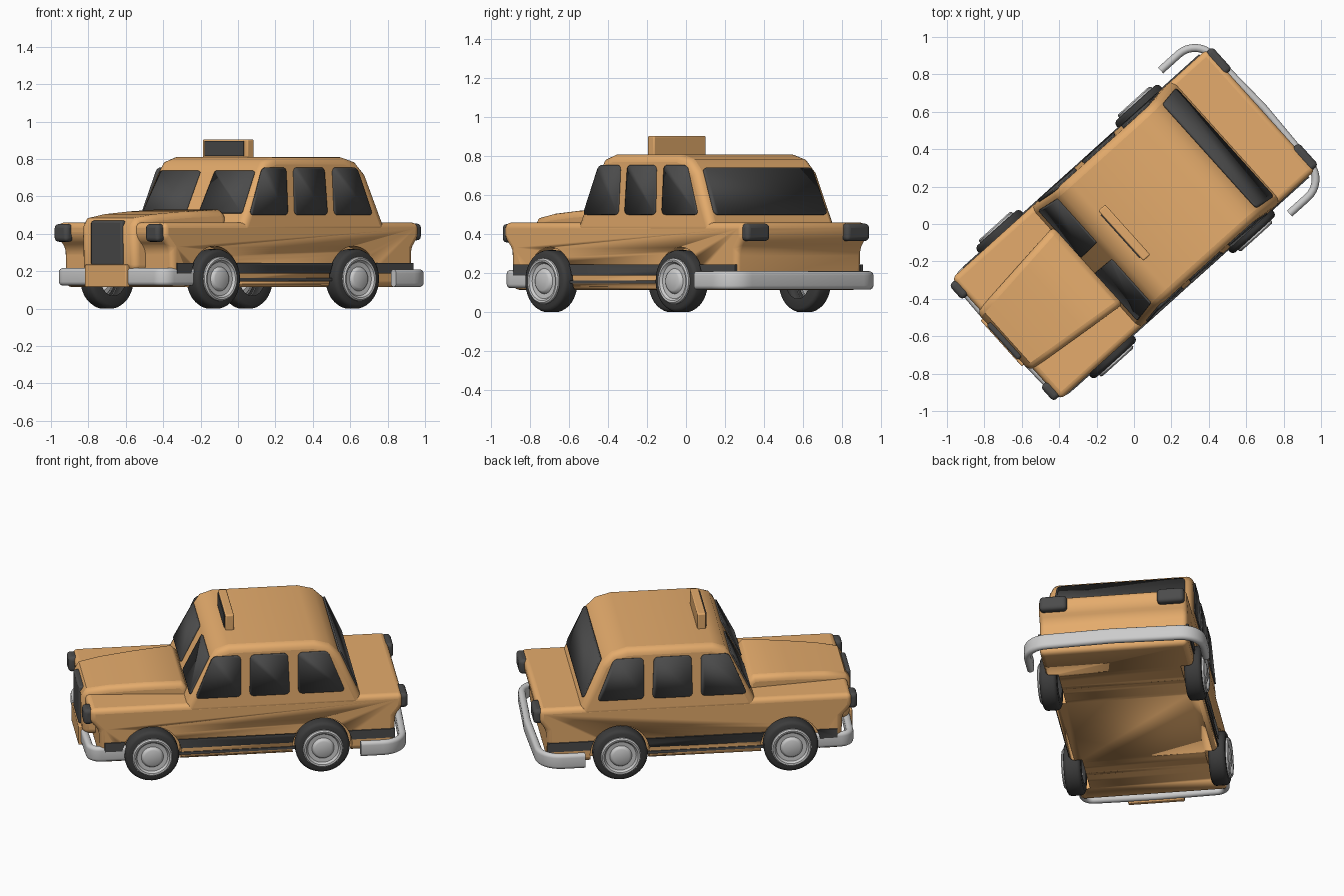
import bpy, bmesh, math
from mathutils import Matrix, Vector

if "Cube" in bpy.data.objects:
    bpy.data.objects.remove(bpy.data.objects["Cube"])


def material(name, rgb):
    m = bpy.data.materials.new(name)
    m.diffuse_color = (*rgb, 1)
    m.use_nodes = True
    m.node_tree.nodes["Principled BSDF"].inputs["Base Color"].default_value = m.diffuse_color
    return m


ORANGE = material("orange_paint", (0.78, 0.41, 0.15))
DARK = material("dark_trim", (0.07, 0.07, 0.07))
RUBBER = material("rubber", (0.045, 0.045, 0.045))
CHROME = material("chrome", (0.65, 0.65, 0.65))
parts = []


def finish(name, bm, mat, bevel=0, angle=40):
    bmesh.ops.recalc_face_normals(bm, faces=bm.faces)
    me = bpy.data.meshes.new(name)
    bm.to_mesh(me)
    bm.free()
    ob = bpy.data.objects.new(name, me)
    bpy.context.collection.objects.link(ob)
    if mat:
        me.materials.append(mat)
    me.shade_smooth()
    me.set_sharp_from_angle(angle=math.radians(40))
    if bevel:
        b = ob.modifiers.new("round", 'BEVEL')
        b.width, b.segments = bevel, 4
        b.limit_method, b.angle_limit = 'ANGLE', math.radians(angle)
    parts.append(ob)
    return ob


def prism(name, profile, half_width, mat, bevel, angle=40):
    """Side profile (y, z) spanned across x; half_width(y, z) sets the taper."""
    bm = bmesh.new()
    sides = [[bm.verts.new((s * half_width(y, z), y, z)) for y, z in profile] for s in (-1, 1)]
    bm.faces.new(sides[0])
    bm.faces.new(sides[1][::-1])
    n = len(profile)
    for i in range(n):
        j = (i + 1) % n
        bm.faces.new((sides[0][i], sides[0][j], sides[1][j], sides[1][i]))
    return finish(name, bm, mat, bevel, angle)


def box(name, c, size, mat, bevel=0):
    bm = bmesh.new()
    bmesh.ops.create_cube(bm, size=1)
    bmesh.ops.scale(bm, vec=size, verts=bm.verts)
    bmesh.ops.translate(bm, vec=c, verts=bm.verts)
    return finish(name, bm, mat, bevel)


def pane(name, pts, radius=0.025):
    """Flat glass with rounded corners."""
    bm = bmesh.new()
    bm.faces.new([bm.verts.new(p) for p in pts])
    bmesh.ops.bevel(bm, geom=bm.verts[:], offset=radius, segments=4, profile=0.5, affect='VERTICES')
    ob = finish(name, bm, DARK)
    s = ob.modifiers.new("thick", 'SOLIDIFY')
    s.thickness, s.offset = 0.012, 0


def lathe(name, profile, c, side, mat):
    """Profile (offset along axle, radius) turned around x."""
    bm = bmesh.new()
    vs = [bm.verts.new((x * side, 0, r)) for x, r in profile]
    es = [bm.edges.new(p) for p in zip(vs, vs[1:])]
    bmesh.ops.spin(bm, geom=vs + es, cent=(0, 0, 0), axis=(1, 0, 0), angle=math.tau, steps=40)
    bmesh.ops.remove_doubles(bm, verts=bm.verts, dist=1e-4)
    bmesh.ops.translate(bm, vec=c, verts=bm.verts)
    return finish(name, bm, mat)


def bumper(name, half, side_y, end_y, r, bow, z):
    d = 1 if end_y > 0 else -1
    right = [(half, side_y)]
    for i in range(9):
        a = i / 8 * math.pi / 2
        right.append((half - r + r * math.cos(a), end_y - d * r + d * r * math.sin(a)))
    pts = right + [(0, end_y + bow)] + [(-x, y) for x, y in reversed(right)]
    cu = bpy.data.curves.new(name, 'CURVE')
    cu.dimensions, cu.twist_mode, cu.fill_mode = '3D', 'Z_UP', 'FULL'
    cu.extrude, cu.bevel_depth, cu.bevel_resolution = 0.026, 0.021, 3
    cu.use_fill_caps = True
    sp = cu.splines.new('POLY')
    sp.points.add(len(pts) - 1)
    for p, (x, y) in zip(sp.points, pts):
        p.co = (x, y, z, 1)
    cu.materials.append(CHROME)
    ob = bpy.data.objects.new(name, cu)
    bpy.context.collection.objects.link(ob)
    parts.append(ob)


# Lower body with overhanging nose and tail
body = prism("body", [(-.875, .115), (-.88, .32), (-.935, .38), (-.935, .46),
                      (.9, .46), (.9, .38), (.855, .32), (.85, .115)],
             lambda y, z: .435, ORANGE, .03, 30)

# Cabin with sloped ends
side_x = lambda z: .435 - .06 * (z - .46)
front_y = lambda z: -.365 + .5 * (z - .46)
rear_y = lambda z: .65 - .44 * (z - .46)
prism("cabin", [(front_y(.4), .4), (front_y(.73), .73), (-.195, .785), (-.12, .81),
                (.38, .81), (.47, .785), (rear_y(.72), .72), (rear_y(.4), .4)],
      lambda y, z: side_x(z), ORANGE, .04, 50)

# Raised bonnet, wider towards the windscreen
prism("bonnet", [(-.95, .2), (-.955, .44), (-.925, .485), (-.8, .505), (-.6, .52),
                 (-.38, .53), (-.34, .5), (-.34, .2)],
      lambda y, z: .28 + (y + .34) * .11, ORANGE, .035, 50)
box("grille", (0, -.945, .35), (.25, .04, .24), DARK, .012)
box("number_plate", (0, -.955, .175), (.33, .03, .12), ORANGE, .006)

# Roof sign
box("roof_sign", (0, -.085, .85), (.36, .05, .11), ORANGE, .008)
box("roof_sign_panel", (0, -.112, .856), (.31, .008, .082), DARK)

# Windscreen halves and rear window
for s, tag in ((-1, "left"), (1, "right")):
    pane(f"windscreen_{tag}", [(s * x, front_y(z) - .003, z) for x, z in
                               ((.055, .51), (.395, .51), (.375, .735), (.06, .735))], .012)
pane("rear_window", [(x, rear_y(z) + .003, z) for x, z in
                     ((-.39, .5), (.39, .5), (.375, .74), (-.375, .74))])

# Side windows: bottom and top extents along the car
for s, tag in ((-1, "left"), (1, "right")):
    for name, b0, b1, t0, t1 in (("front", -.32, -.05, -.215, -.05),
                                 ("middle", 0, .235, .005, .225),
                                 ("rear", .285, .56, .285, .46)):
        pane(f"{name}_side_window_{tag}", [(s * (side_x(z) + .001), y, z) for y, z in
                                           ((b0, .5), (b1, .5), (t1, .755), (t0, .755))])
    # Lamps and side trim
    box(f"headlight_{tag}", (s * .365, -.94, .405), (.105, .06, .095), DARK, .022)
    box(f"taillight_{tag}", (s * .345, .9, .41), (.16, .06, .09), DARK, .022)
    box(f"side_strip_{tag}", (s * .434, 0, .217), (.016, 1.7, .056), DARK)
    box(f"sill_strip_{tag}", (s * .434, -.07, .155), (.012, .8, .016), DARK)

# Bumpers
bumper("front_bumper", .42, -.72, -.93, .06, -.01, .17)
bumper("rear_bumper", .515, .64, .9, .13, .015, .163)

# Wheels and wheel wells
TYRE = [(-.05, .09), (-.05, .14), (-.043, .153), (-.03, .159), (.03, .159),
        (.043, .153), (.05, .14), (.05, .1)]
HUB = [(.045, .118), (.06, .118), (.067, .11), (.065, .1), (.052, .09), (.05, .065),
       (.062, .057), (.067, .048), (.067, 0)]
for s, tag in ((-1, "left"), (1, "right")):
    for y, end in ((-.575, "front"), (.425, "rear")):
        c = Vector((s * .425, y, .159))
        lathe(f"{end}_tyre_{tag}", TYRE, c, s, RUBBER)
        lathe(f"{end}_hub_{tag}", HUB, c, s, CHROME)
        well = lathe(f"{end}_well_cutter_{tag}", [(-.065, 0), (-.065, .175), (.1, .175), (.1, 0)],
                     c, s, None)
        well.hide_render = True
        well.display_type = 'WIRE'
        m = body.modifiers.new("well", 'BOOLEAN')
        m.object, m.operation, m.solver = well, 'DIFFERENCE', 'EXACT'
        # Trim gives way to the wheel wells
        for strip in (f"side_strip_{tag}",):
            m = bpy.data.objects[strip].modifiers.new("well", 'BOOLEAN')
            m.object, m.operation, m.solver = well, 'DIFFERENCE', 'EXACT'

# Turn the whole car to its parked angle
turn = Matrix.Rotation(math.radians(-48), 4, 'Z')
for ob in parts:
    ob.matrix_world = turn @ Matrix.Translation((0, .015, 0))
